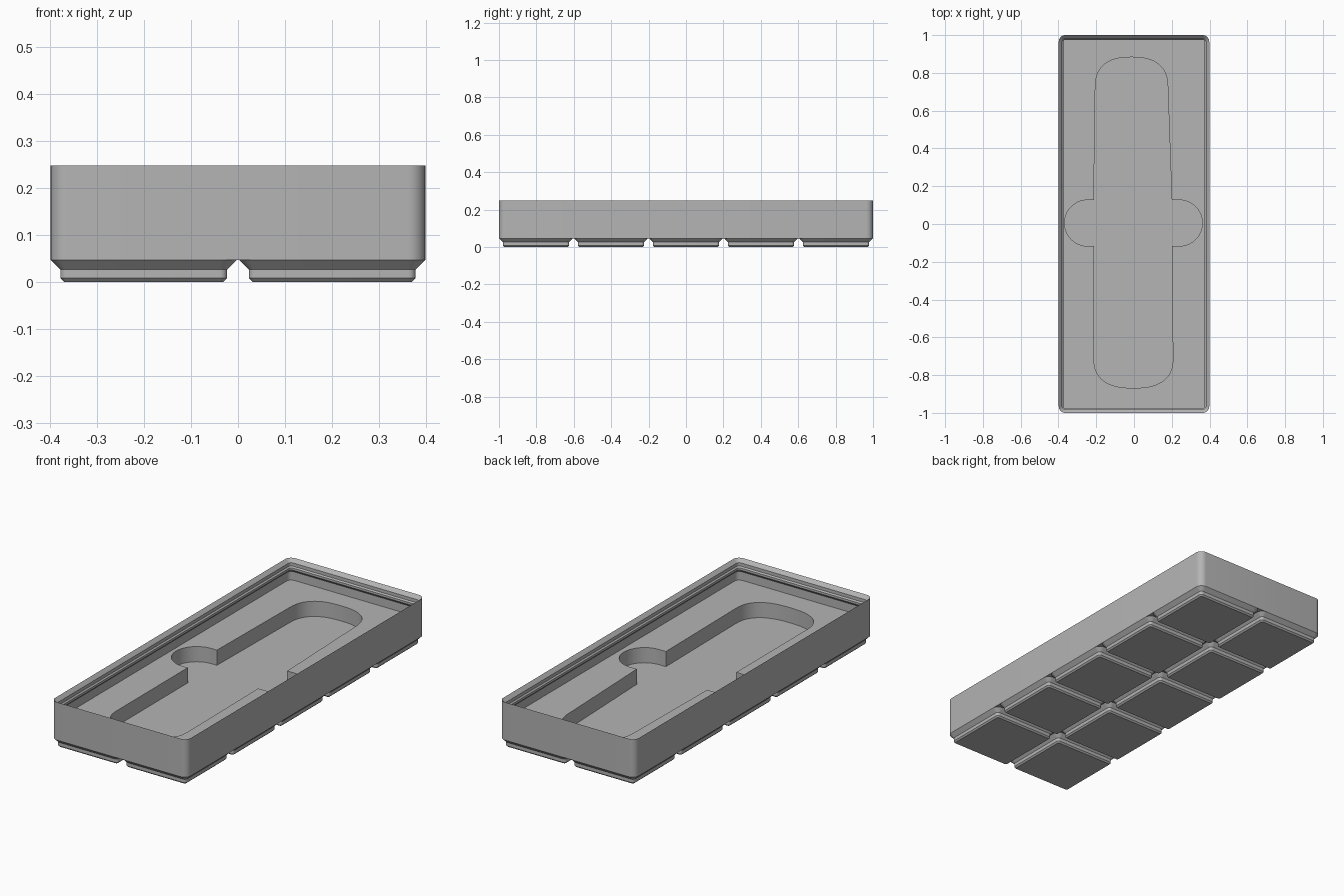
import bpy, bmesh, math

MM = 2 / 209.5            # one millimetre of the storage grid
HALF_X, HALF_Y = 41.75 * MM, 1.0
CORNER = 3.75 * MM
BASE_Z, FLOOR_Z, RIM_Z, POCKET_Z = 0.0465, 0.1337, 0.2475, 0.053

if "Cube" in bpy.data.objects:
    bpy.data.objects.remove(bpy.data.objects["Cube"])

grey = bpy.data.materials.new("plain grey")
grey.use_nodes = True
COLOUR = (0.46, 0.46, 0.46, 1)
grey.diffuse_color = COLOUR
grey.node_tree.nodes["Principled BSDF"].inputs["Base Color"].default_value = COLOUR


def rounded_rect(hx, hy, r, inset, steps=8):
    """Rounded rectangle outline, offset inwards."""
    hx, hy, r = hx - inset, hy - inset, max(r - inset, 0.004)
    pts = []
    for i, (sx, sy) in enumerate([(1, 1), (-1, 1), (-1, -1), (1, -1)]):
        for k in range(steps + 1):
            a = math.pi / 2 * (i + k / steps)
            pts.append((sx * (hx - r) + r * math.cos(a), sy * (hy - r) + r * math.sin(a)))
    return pts


def loft(name, rings, centre=(0, 0)):
    """Closed solid through a list of (outline, z) rings."""
    bm = bmesh.new()
    loops = [[bm.verts.new((x + centre[0], y + centre[1], z)) for x, y in pts]
             for pts, z in rings]
    for lo, hi in zip(loops, loops[1:]):
        n = len(lo)
        for i in range(n):
            j = (i + 1) % n
            bm.faces.new((lo[i], lo[j], hi[j], hi[i]))
    bm.faces.new(loops[0][::-1])
    bm.faces.new(loops[-1])
    bmesh.ops.recalc_face_normals(bm, faces=bm.faces)
    mesh = bpy.data.meshes.new(name)
    bm.to_mesh(mesh)
    bm.free()
    obj = bpy.data.objects.new(name, mesh)
    bpy.context.collection.objects.link(obj)
    mesh.materials.append(grey)
    return obj


def smooth(obj):
    bpy.ops.object.select_all(action='DESELECT')
    obj.select_set(True)
    bpy.context.view_layer.objects.active = obj
    bpy.ops.object.shade_smooth_by_angle(angle=math.radians(30))


# Tray body: outer wall, stepped stacking lip, undercut, thin wall, floor
profile = [(0, BASE_Z), (0, RIM_Z),
           (1.9 * MM, RIM_Z - 1.9 * MM), (1.9 * MM, RIM_Z - 3.7 * MM),
           (2.6 * MM, RIM_Z - 4.4 * MM), (2.6 * MM, RIM_Z - 5.6 * MM),
           (1.0 * MM, RIM_Z - 7.2 * MM), (1.0 * MM, FLOOR_Z)]
tray = loft("tray_body", [(rounded_rect(HALF_X, HALF_Y, CORNER, d), z) for d, z in profile])


# Pocket outline: tapered handle shape with a round finger notch on each side
def end_curve(cx, half_w, y0, depth, start, steps=28):
    pts = []
    for k in range(steps + 1):
        a = start + math.pi * k / steps
        c, s = math.cos(a), math.sin(a)
        pts.append((cx + half_w * math.copysign(abs(c) ** 0.8, c),
                    y0 + depth * math.copysign(abs(s) ** 0.8, s)))
    return pts


def notch(neck_x, cx, start, r=0.122, cy=0.005, steps=20):
    arc = [(cx + r * math.cos(start + math.pi * k / steps),
            cy + r * math.sin(start + math.pi * k / steps)) for k in range(steps + 1)]
    return [(neck_x, arc[0][1])] + arc + [(neck_x, arc[-1][1])]


outline = (notch(0.2, 0.24, -math.pi / 2)
           + end_curve(-0.013, 0.192, 0.72, 0.163, 0)
           + notch(-0.213, -0.246, math.pi / 2)
           + end_curve(-0.003, 0.209, -0.71, 0.158, math.pi))
cutter = loft("pocket_cutter", [(outline, POCKET_Z), (outline, FLOOR_Z + 0.03)])
cutter.hide_render = True

cut = tray.modifiers.new("pocket", 'BOOLEAN')
cut.operation, cut.solver, cut.object = 'DIFFERENCE', 'EXACT', cutter
bpy.context.view_layer.objects.active = tray
bpy.ops.object.modifier_apply(modifier=cut.name)
bpy.data.objects.remove(cutter)
smooth(tray)

# Stepped feet on a two by five grid
foot_profile = [(2.95 * MM, 0), (2.15 * MM, 0.8 * MM), (2.15 * MM, 0.026), (0, BASE_Z)]
half = 20.75 * MM
for col in range(2):
    for row in range(5):
        rings = [(rounded_rect(half, half, CORNER, d), z) for d, z in foot_profile]
        centre = ((col - 0.5) * 42 * MM, (row - 2) * 42 * MM)
        smooth(loft(f"foot_{col + 1}_{row + 1}", rings, centre))
